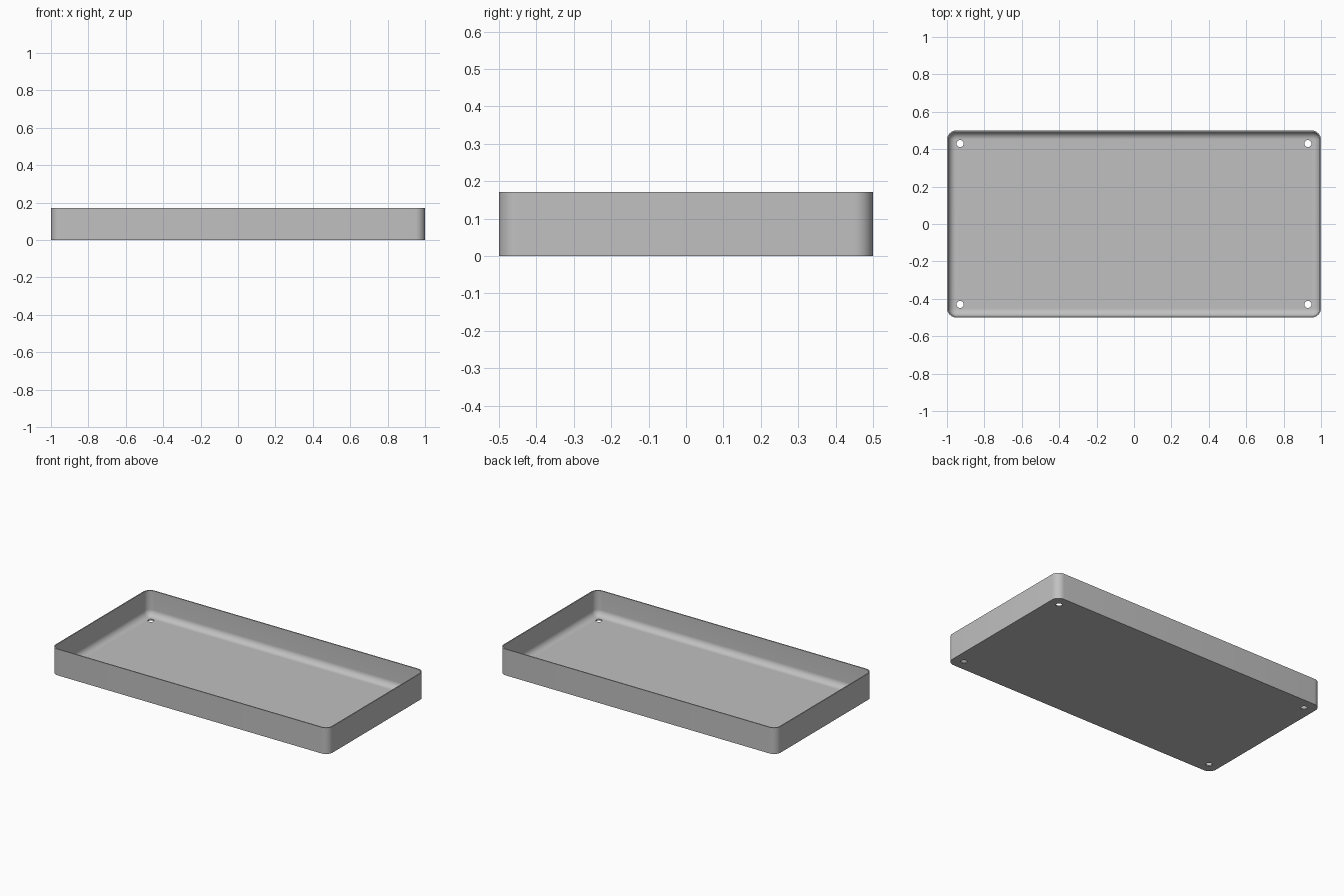
import bpy, bmesh, math

if "Cube" in bpy.data.objects:
    bpy.data.objects.remove(bpy.data.objects["Cube"])

HX, HY, H = 1.0, 0.5, 0.171      # half length, half width, height
R, WALL, FLOOR, FILLET = 0.05, 0.007, 0.008, 0.04
SEG = 10

grey = bpy.data.materials.new("grey")
grey.diffuse_color = (0.53, 0.53, 0.53, 1)
grey.use_nodes = True
grey.node_tree.nodes["Principled BSDF"].inputs["Base Color"].default_value = grey.diffuse_color


def rounded_ring(bm, inset, z):
    """Rounded rectangle loop, inset from the outer outline."""
    r = R - inset
    verts = []
    for q, (sx, sy) in enumerate([(1, 1), (-1, 1), (-1, -1), (1, -1)]):
        for i in range(SEG + 1):
            a = math.pi / 2 * (q + i / SEG)
            verts.append(bm.verts.new((sx * (HX - R) + r * math.cos(a),
                                       sy * (HY - R) + r * math.sin(a), z)))
    return verts


# Wall section: outer base, outer rim, inner rim, then the floor fillet
profile = [(0, 0), (0, H), (WALL, H)]
for i in range(SEG + 1):
    a = math.pi / 2 * i / SEG
    profile.append((WALL + FILLET * (1 - math.cos(a)),
                    FLOOR + FILLET * (1 - math.sin(a))))

bm = bmesh.new()
rings = [rounded_ring(bm, d, z) for d, z in profile]
n = len(rings[0])
for lo, hi in zip(rings, rings[1:]):
    for i in range(n):
        j = (i + 1) % n
        bm.faces.new((lo[i], lo[j], hi[j], hi[i]))
bm.faces.new(rings[0][::-1])     # underside
bm.faces.new(rings[-1])          # inner floor
bmesh.ops.recalc_face_normals(bm, faces=bm.faces)
mesh = bpy.data.meshes.new("tray")
bm.to_mesh(mesh)
bm.free()
tray = bpy.data.objects.new("tray", mesh)
bpy.context.collection.objects.link(tray)
mesh.materials.append(grey)

# Four screw holes through the floor
bm = bmesh.new()
for sx in (-1, 1):
    for sy in (-1, 1):
        ret = bmesh.ops.create_cone(bm, cap_ends=True, segments=32, radius1=0.019,
                                    radius2=0.019, depth=0.1)
        bmesh.ops.translate(bm, verts=ret["verts"], vec=(sx * 0.93, sy * 0.43, 0))
cut_mesh = bpy.data.meshes.new("hole_cutter")
bm.to_mesh(cut_mesh)
bm.free()
cut_mesh.materials.append(grey)
cutter = bpy.data.objects.new("hole_cutter", cut_mesh)
bpy.context.collection.objects.link(cutter)
cutter.hide_render = True

mod = tray.modifiers.new("holes", 'BOOLEAN')
mod.operation = 'DIFFERENCE'
mod.solver = 'EXACT'
mod.object = cutter
bpy.context.view_layer.objects.active = tray
tray.select_set(True)
bpy.ops.object.modifier_apply(modifier=mod.name)
bpy.data.objects.remove(cutter)
bpy.ops.object.shade_smooth_by_angle(angle=math.radians(30))
